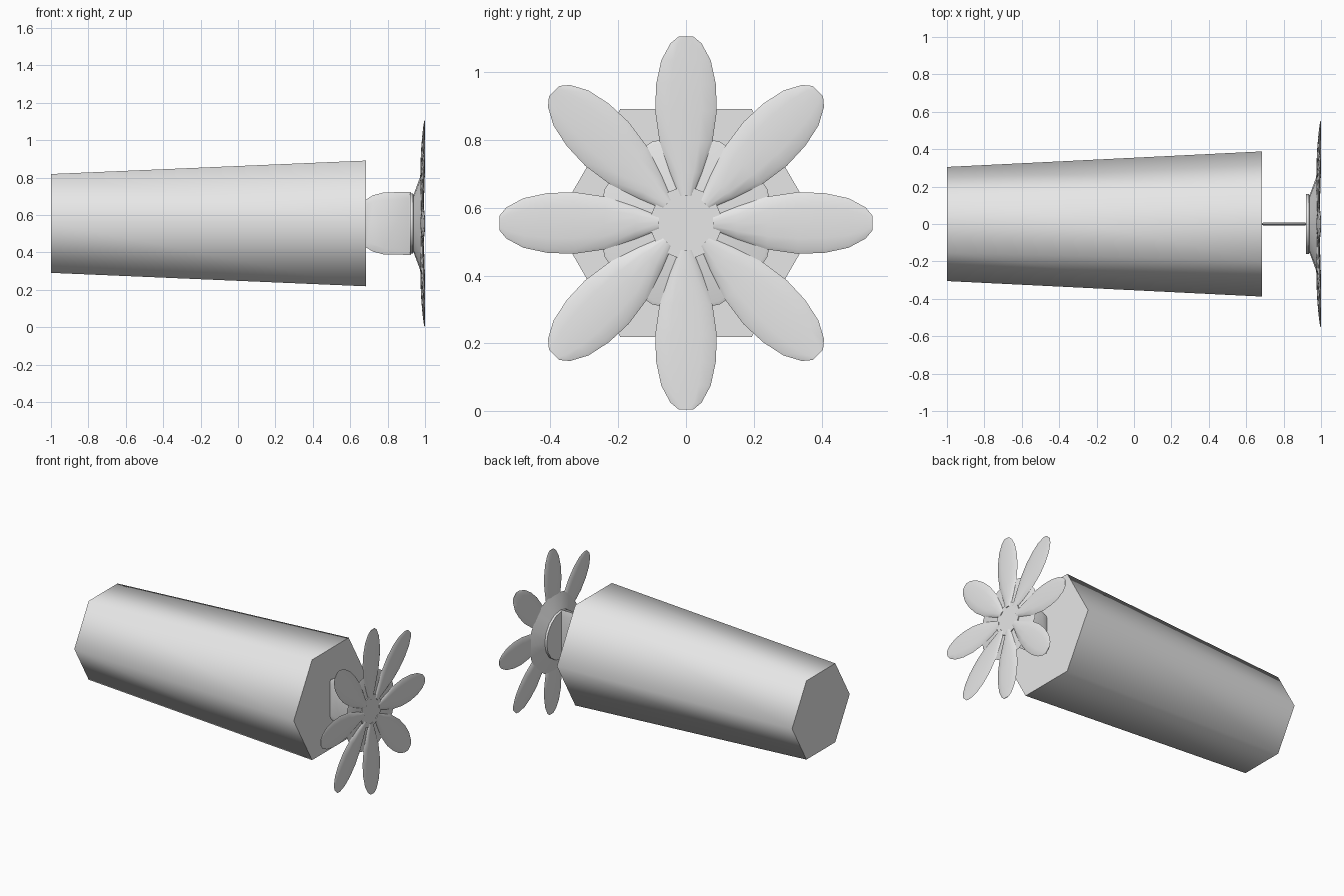
import bpy, bmesh
from math import pi, sin, cos, radians
from mathutils import Matrix, Vector

cube = bpy.data.objects.get("Cube")
if cube:
    bpy.data.objects.remove(cube, do_unlink=True)

AXIS_Z = 0.555
GREY = (0.8, 0.8, 0.8, 1)
grey = bpy.data.materials.new("light grey")
grey.use_nodes = True
grey.diffuse_color = GREY
grey.node_tree.nodes["Principled BSDF"].inputs["Base Color"].default_value = GREY


def finish(name, bm, angle):
    """Turn a bmesh into a shaded object lying on the long axis."""
    bmesh.ops.recalc_face_normals(bm, faces=bm.faces)
    mesh = bpy.data.meshes.new(name)
    bm.to_mesh(mesh)
    bm.free()
    mesh.materials.append(grey)
    ob = bpy.data.objects.new(name, mesh)
    ob.location.z = AXIS_Z
    bpy.context.collection.objects.link(ob)
    bpy.ops.object.select_all(action="DESELECT")
    ob.select_set(True)
    bpy.context.view_layer.objects.active = ob
    bpy.ops.object.shade_smooth_by_angle(angle=radians(angle))
    return ob


def turned(name, profile, sides, angle):
    """Capped solid of (x, radius) rings around the x axis."""
    bm = bmesh.new()
    rings = [[bm.verts.new((x, r * cos(2 * pi * i / sides), r * sin(2 * pi * i / sides)))
              for i in range(sides)] for x, r in profile]
    for a, b in zip(rings, rings[1:]):
        for i in range(sides):
            j = (i + 1) % sides
            bm.faces.new((a[i], a[j], b[j], b[i]))
    bm.faces.new(rings[0])
    bm.faces.new(rings[-1])
    return finish(name, bm, angle)


# Tapered six-sided body
turned("body", [(-1, 0.305), (0.685, 0.388)], 6, 70)

# Collar flaring out behind the petals, and the flat hub
turned("collar", [(0.92, 0.16), (0.935, 0.16), (0.938, 0.152), (0.978, 0.26), (0.982, 0.25)], 16, 30)
turned("hub", [(0.975, 0.105), (0.988, 0.105)], 24, 30)

# Thin upright fin joining body and collar
bm = bmesh.new()
half = [(0.68, 0.125), (0.72, 0.15), (0.78, 0.166), (0.925, 0.168)]
outline = half + [(x, -z) for x, z in reversed(half)]
rim = [bm.verts.new((x, 0, z)) for x, z in outline]
for side in (-1, 1):
    inner = [bm.verts.new((0.8 + (x - 0.8) * 0.9, side * 0.009, z * 0.8)) for x, z in outline]
    bm.faces.new(inner)
    for i in range(len(rim)):
        j = (i + 1) % len(rim)
        bm.faces.new((rim[i], rim[j], inner[j], inner[i]))
finish("fin", bm, 40)

# Eight slender petals with a shallow lens section: radius, half width, mid x
STATIONS = [(0.08, 0.02, 0.982), (0.15, 0.048, 0.983), (0.24, 0.078, 0.985),
            (0.33, 0.091, 0.987), (0.41, 0.088, 0.99), (0.48, 0.073, 0.993),
            (0.53, 0.046, 0.996), (0.55, 0.022, 0.998)]
SECTION = 12
for k in range(8):
    bm = bmesh.new()
    rings = []
    for r, w, x in STATIONS:
        depth = min(0.011, 1 - x)
        rings.append([bm.verts.new((x + depth * sin(2 * pi * i / SECTION),
                                    w * cos(2 * pi * i / SECTION), r))
                      for i in range(SECTION)])
    for a, b in zip(rings, rings[1:]):
        for i in range(SECTION):
            j = (i + 1) % SECTION
            bm.faces.new((a[i], a[j], b[j], b[i]))
    bm.faces.new(rings[0])
    bm.faces.new(rings[-1])
    bmesh.ops.rotate(bm, verts=bm.verts, cent=Vector(), matrix=Matrix.Rotation(k * pi / 4, 3, "X"))
    finish(f"petal_{k + 1}", bm, 60)
